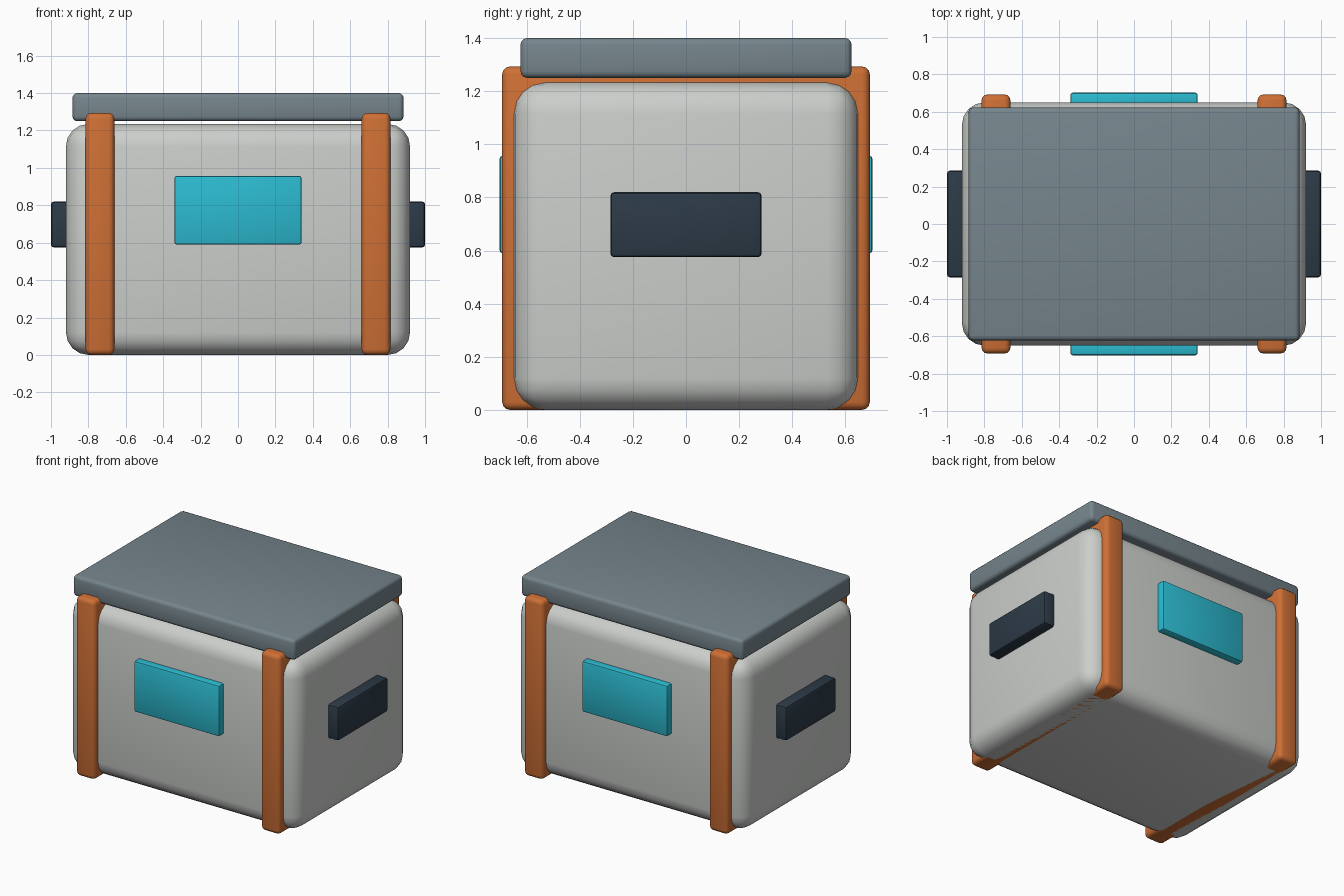
import bpy, math

cube = bpy.data.objects.get("Cube")
if cube:
    bpy.data.objects.remove(cube, do_unlink=True)


def material(name, rgb):
    m = bpy.data.materials.new(name)
    m.use_nodes = True
    m.diffuse_color = (*rgb, 1)
    m.node_tree.nodes["Principled BSDF"].inputs["Base Color"].default_value = (*rgb, 1)
    return m


light_grey = material("light grey", (0.60, 0.62, 0.60))
slate = material("slate grey", (0.18, 0.235, 0.265))
orange = material("orange", (0.62, 0.16, 0.035))
cyan = material("cyan", (0.025, 0.50, 0.64))
navy = material("dark navy", (0.025, 0.042, 0.062))


def rounded_box(name, mat, low, high, radius, segments):
    """Box between two corners with rounded edges."""
    bpy.ops.mesh.primitive_cube_add(
        size=1, location=[(a + b) / 2 for a, b in zip(low, high)])
    ob = bpy.context.object
    ob.name = name
    ob.dimensions = [b - a for a, b in zip(low, high)]
    bpy.ops.object.transform_apply(location=False, rotation=False, scale=True)
    bevel = ob.modifiers.new("rounding", "BEVEL")
    bevel.width = radius
    bevel.segments = segments
    bpy.ops.object.modifier_apply(modifier=bevel.name)
    ob.data.materials.append(mat)
    bpy.ops.object.shade_smooth_by_angle(angle=math.radians(35))
    return ob


# Main container and its lid
rounded_box("body", light_grey, (-0.92, -0.65, 0), (0.92, 0.65, 1.235), 0.12, 4)
rounded_box("lid", slate, (-0.885, -0.623, 1.25), (0.885, 0.623, 1.4), 0.025, 3)

for side, s in (("left", 1), ("right", -1)):
    # Strap wrapping the body, and carrying handle on the end
    x = s * 0.738
    rounded_box(side + "_strap", orange, (x - 0.077, -0.692, 0), (x + 0.077, 0.692, 1.293), 0.03, 3)
    x = s * 0.94
    rounded_box(side + "_handle", navy, (x - 0.06, -0.285, 0.575), (x + 0.06, 0.285, 0.82), 0.015, 2)

# Plates on the front and back
for side, s in (("front", -1), ("back", 1)):
    y = s * 0.66
    rounded_box(side + "_panel", cyan, (-0.34, y - 0.042, 0.59), (0.34, y + 0.042, 0.957), 0.012, 2)
